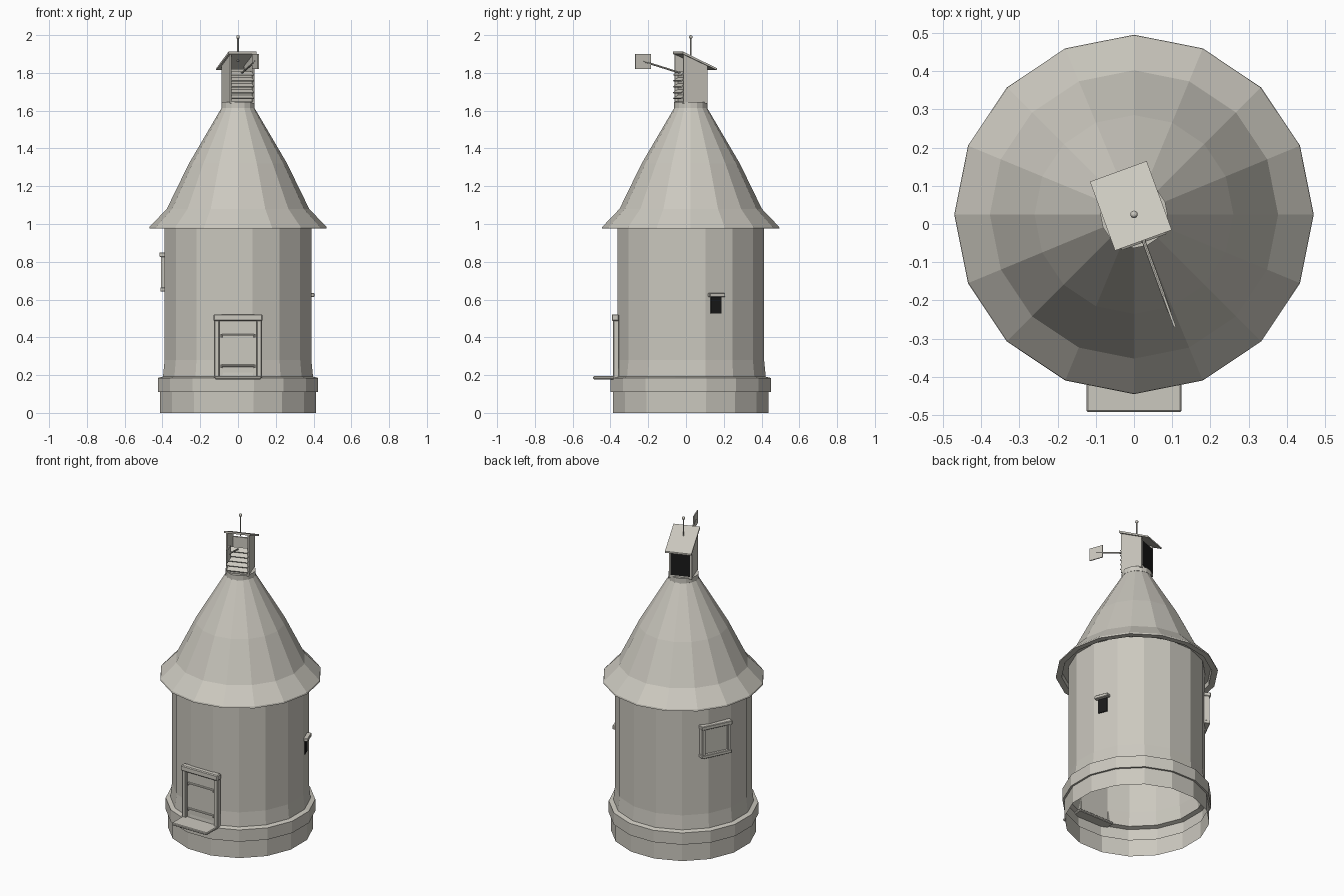
import bpy, bmesh
from math import radians, pi, sin, cos
from mathutils import Matrix, Vector

cube = bpy.data.objects.get("Cube")
if cube:
    bpy.data.objects.remove(cube)

AXIS = Matrix.Translation((0, 0.025, 0))


def material(name, rgb):
    m = bpy.data.materials.new(name)
    m.use_nodes = True
    m.diffuse_color = (*rgb, 1)
    m.node_tree.nodes["Principled BSDF"].inputs["Base Color"].default_value = (*rgb, 1)
    return m


STONE = material("pale warm grey", (0.6, 0.58, 0.52))
BLACK = material("black opening", (0.01, 0.01, 0.01))


def add(name, bm, frame=AXIS, mat=STONE):
    mesh = bpy.data.meshes.new(name)
    bm.to_mesh(mesh)
    bm.free()
    mesh.materials.append(mat)
    ob = bpy.data.objects.new(name, mesh)
    ob.matrix_world = frame
    bpy.context.collection.objects.link(ob)
    return ob


def lathe(name, profile, sides=16, turn=0.0):
    """Spin a (radius, height) profile into a faceted shell."""
    bm = bmesh.new()
    rings = []
    for r, z in profile:
        angles = [turn + 2 * pi * i / sides for i in range(sides)]
        rings.append([bm.verts.new((r * cos(a), r * sin(a), z)) for a in angles])
    for low, high in zip(rings, rings[1:]):
        for i in range(sides):
            j = (i + 1) % sides
            bm.faces.new((low[i], low[j], high[j], high[i]))
    return add(name, bm)


def box(name, lo, hi, frame=AXIS, mat=STONE, tilt=0.0, bevel=0.0):
    """Box between two corners, optionally tilted about its own x axis."""
    lo, hi = Vector(lo), Vector(hi)
    bm = bmesh.new()
    bmesh.ops.create_cube(bm, size=1, matrix=Matrix.Diagonal((*(hi - lo), 1)))
    if bevel:
        bmesh.ops.bevel(bm, geom=bm.edges[:], offset=bevel, segments=1, affect="EDGES")
    place = Matrix.Translation((lo + hi) / 2) @ Matrix.Rotation(tilt, 4, "X")
    bmesh.ops.transform(bm, matrix=place, verts=bm.verts)
    return add(name, bm, frame, mat)


def rod(name, a, b, radius, frame=AXIS):
    a, b = Vector(a), Vector(b)
    bm = bmesh.new()
    turn = (b - a).to_track_quat("Z", "Y").to_matrix().to_4x4()
    bmesh.ops.create_cone(bm, cap_ends=True, segments=8, radius1=radius, radius2=radius,
                          depth=(b - a).length, matrix=Matrix.Translation((a + b) / 2) @ turn)
    return add(name, bm, frame)


def prism(name, outline, x0, x1, frame):
    """Extrude a (y, z) outline along x."""
    bm = bmesh.new()
    face = bm.faces.new([bm.verts.new((x0, y, z)) for y, z in outline])
    grown = bmesh.ops.extrude_face_region(bm, geom=[face])["geom"]
    bmesh.ops.translate(bm, vec=(x1 - x0, 0, 0),
                        verts=[v for v in grown if isinstance(v, bmesh.types.BMVert)])
    bmesh.ops.recalc_face_normals(bm, faces=bm.faces)
    return add(name, bm, frame)


def on_wall(angle, radius=0.389):
    """Frame on the wall: local -y points outward."""
    return (AXIS @ Matrix.Rotation(radians(angle), 4, "Z")
            @ Matrix.Translation((radius, 0, 0)) @ Matrix.Rotation(pi / 2, 4, "Z"))


# Tower wall with plinth, open underneath
lathe("tower_wall", [(0.42, 0), (0.42, 0.11), (0.432, 0.11), (0.432, 0.185), (0.405, 0.192),
                     (0.396, 0.28), (0.396, 1.0)], turn=pi / 16)

# Bell-shaped roof with a lipped eave
lathe("roof", [(0.39, 1.0), (0.43, 1.0), (0.435, 0.975), (0.47, 0.975), (0.468, 0.985),
               (0.377, 1.08), (0.26, 1.32), (0.078, 1.63)])
lathe("roof_neck", [(0.078, 1.61), (0.088, 1.615), (0.088, 1.645), (0, 1.645)])

# Doorway
front = on_wall(-90)
for side, s in (("left", 1), ("right", -1)):
    x = sorted((s * 0.098, s * 0.126))
    box("door_jamb_" + side, (x[0], -0.022, 0.18), (x[1], 0.01, 0.49), front, bevel=0.004)
box("door_header", (-0.13, -0.029, 0.487), (0.13, 0.01, 0.522), front, bevel=0.005)
box("door_panel", (-0.098, -0.006, 0.19), (0.098, 0.01, 0.49), front)
for name, z in (("lower", 0.25), ("upper", 0.412)):
    rod("door_strap_" + name, (-0.088, -0.008, z), (0.088, -0.008, z), 0.006, front)
    for s in (-1, 1):
        rod("door_strap_pin", (s * 0.088, -0.012, z - 0.012), (s * 0.088, -0.012, z + 0.006), 0.005, front)
box("door_step", (-0.124, -0.128, 0.178), (0.124, 0.03, 0.194), front, bevel=0.004)

# Small side vent
vent = on_wall(20)
box("vent_opening", (-0.03, -0.005, 0.525), (0.03, 0.01, 0.615), vent, BLACK)
box("vent_lintel", (-0.044, -0.026, 0.614), (0.044, 0.01, 0.634), vent, bevel=0.003)

# Framed back window
window = on_wall(153)
box("window_pane", (-0.08, -0.006, 0.66), (0.08, 0.01, 0.83), window)
for s in (-1, 1):
    x = sorted((s * 0.073, s * 0.095))
    box("window_side_frame", (x[0], -0.022, 0.65), (x[1], 0.015, 0.84), window, bevel=0.003)
box("window_sill", (-0.098, -0.024, 0.643), (0.098, 0.015, 0.665), window, bevel=0.003)
box("window_header", (-0.1, -0.028, 0.826), (0.1, 0.015, 0.85), window, bevel=0.003)

# Turning ventilator cap
cap = AXIS @ Matrix.Rotation(radians(20), 4, "Z")
side_outline = [(-0.066, 1.64), (0.07, 1.64), (0.07, 1.842), (-0.066, 1.898)]
for side, x in (("right", -0.068), ("left", 0.06)):
    prism("cap_side_" + side, side_outline, x, x + 0.008, cap)
box("cap_floor", (-0.066, -0.066, 1.637), (0.066, 0.07, 1.648), cap)
box("cap_back", (-0.062, 0.06, 1.64), (0.062, 0.07, 1.82), cap)
box("cap_back_opening", (-0.058, 0.068, 1.655), (0.058, 0.073, 1.815), cap, BLACK)
box("cap_front_backing", (-0.062, -0.05, 1.64), (0.062, -0.045, 1.79), cap)
for i in range(5):
    z = 1.672 + i * 0.031
    box("cap_slat", (-0.062, -0.078, z - 0.003), (0.062, -0.044, z + 0.003), cap, tilt=radians(30))
prism("cap_roof", [(-0.072, 1.9), (0.12, 1.814), (0.12, 1.824), (-0.072, 1.913)], -0.079, 0.079, cap)

# Wind vane
rod("vane_arm", (0, -0.06, 1.8), (0, -0.27, 1.862), 0.005, cap)
box("vane_plate", (-0.003, -0.313, 1.82), (0.003, -0.226, 1.9), cap)

# Finial
rod("finial_rod", (0, 0, 1.86), (0, 0, 1.99), 0.004)
bm = bmesh.new()
bmesh.ops.create_uvsphere(bm, u_segments=10, v_segments=6, radius=0.01,
                          matrix=Matrix.Translation((0, 0, 1.99)))
add("finial_ball", bm)
